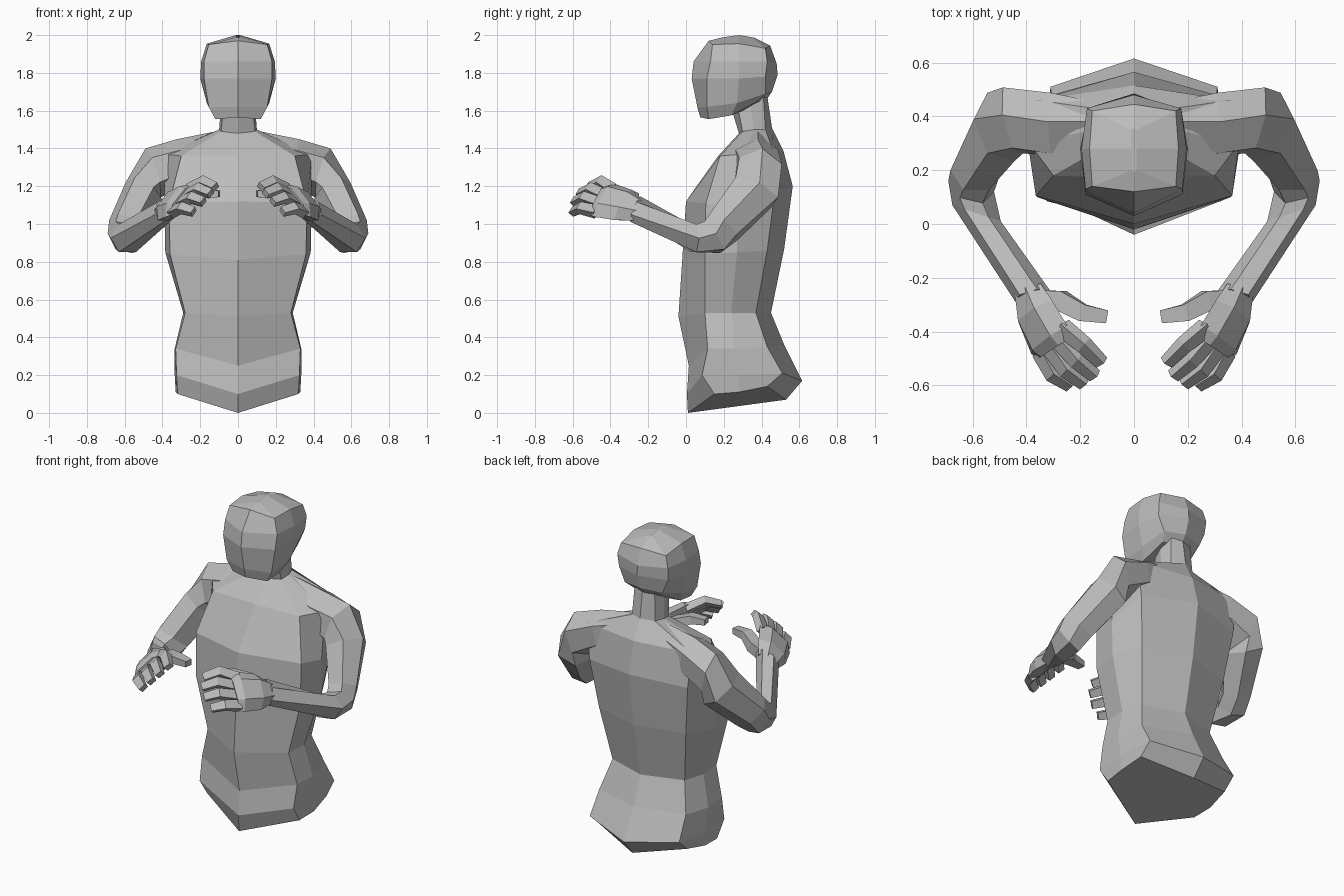
import bpy
import bmesh
import math
from mathutils import Vector

if "Cube" in bpy.data.objects:
    bpy.data.objects.remove(bpy.data.objects["Cube"], do_unlink=True)

grey = bpy.data.materials.new("plain_grey")
grey.use_nodes = True
grey.diffuse_color = (0.5, 0.5, 0.5, 1)
grey.node_tree.nodes["Principled BSDF"].inputs["Base Color"].default_value = (0.5, 0.5, 0.5, 1)


def loft(name, rings, side=1):
    """Skin a list of equal-length closed rings and cap both ends."""
    bm = bmesh.new()
    loops = [[bm.verts.new((x * side, y, z)) for x, y, z in ring] for ring in rings]
    count = len(loops[0])
    for lower, upper in zip(loops, loops[1:]):
        for i in range(count):
            j = (i + 1) % count
            bm.faces.new((lower[i], lower[j], upper[j], upper[i]))
    bm.faces.new(loops[0][::-1])
    bm.faces.new(loops[-1])
    bmesh.ops.recalc_face_normals(bm, faces=bm.faces[:])
    mesh = bpy.data.meshes.new(name)
    bm.to_mesh(mesh)
    bm.free()
    mesh.materials.append(grey)
    obj = bpy.data.objects.new(name, mesh)
    bpy.context.scene.collection.objects.link(obj)


def symmetric(half):
    """Complete a ring from its front-centre to back-centre half."""
    return half + [(-x, y, z) for x, y, z in half[-2:0:-1]]


def oval(centre, a, b, sides, turn=0.0):
    """Ring of points around a centre, spanned by the vectors a and b."""
    angles = [math.tau * (k + turn) / sides for k in range(sides)]
    return [Vector(centre) + Vector(a) * math.cos(t) + Vector(b) * math.sin(t) for t in angles]


def limb(name, side, path, sizes, axis, sides, turn=0.5):
    """Tube along a path; each size is (along axis, across axis)."""
    points = [Vector(p) for p in path]
    rings = []
    for i, (centre, (a, b)) in enumerate(zip(points, sizes)):
        before = points[max(i - 1, 0)]
        after = points[min(i + 1, len(points) - 1)]
        tangent = (after - before).normalized()
        wide = Vector(axis)
        wide = (wide - tangent * wide.dot(tangent)).normalized()
        rings.append(oval(centre, wide * a, tangent.cross(wide) * b, sides, turn))
    loft(name, rings, side)


# Torso with neck: front centre, front edge, flank, back edge, back centre
torso = [
    [(0, .01, 0), (.32, .15, .1), (.33, .28, .11), (.31, .43, .14), (0, .53, .07)],
    [(0, .005, .1), (.325, .085, .2), (.335, .28, .2), (.31, .51, .21), (0, .615, .17)],
    [(0, .015, .25), (.33, .115, .34), (.335, .26, .34), (.3, .43, .35), (0, .52, .36)],
    [(0, -.04, .51), (.28, .1, .53), (.29, .24, .53), (.25, .37, .53), (0, .45, .53)],
    [(0, -.02, .81), (.36, .1, .84), (.385, .27, .85), (.3, .43, .86), (0, .52, .87)],
    [(0, 0, 1.12), (.365, .105, 1.11), (.39, .27, 1.08), (.34, .47, 1.17), (0, .565, 1.2)],
    [(0, .17, 1.36), (.3, .18, 1.36), (.39, .3, 1.37), (.36, .46, 1.39), (0, .515, 1.39)],
    [(0, .28, 1.48), (.09, .3, 1.49), (.1, .36, 1.5), (.08, .42, 1.5), (0, .455, 1.51)],
    [(0, .25, 1.58), (.08, .28, 1.59), (.09, .34, 1.63), (.07, .41, 1.67), (0, .43, 1.68)],
]
loft("torso", [symmetric(half) for half in torso])

# Head, with the same five lines from jaw to the ridge of the crown
head = [
    [(0, .075, 1.565), (.12, .12, 1.555), (.13, .24, 1.575), (.1, .38, 1.65), (0, .42, 1.65)],
    [(0, .06, 1.62), (.155, .11, 1.62), (.165, .27, 1.64), (.13, .42, 1.69), (0, .455, 1.7)],
    [(0, .03, 1.77), (.18, .11, 1.77), (.2, .28, 1.77), (.17, .42, 1.78), (0, .485, 1.79)],
    [(0, .04, 1.86), (.18, .13, 1.86), (.195, .28, 1.86), (.175, .43, 1.86), (0, .48, 1.85)],
    [(0, .12, 1.97), (.155, .14, 1.95), (.165, .28, 1.955), (.155, .42, 1.93), (0, .445, 1.945)],
    [(0, .19, 1.987), (.01, .2, 1.989), (.01, .28, 2), (.01, .35, 1.988), (0, .36, 1.987)],
]
loft("head", [symmetric(half) for half in head])

# Arm sections: centre, vector to the outer edge, vector to the back edge
arm = [
    ((.12, .38, 1.39), (0, 0, .1), (0, .08, 0)),
    ((.3, .37, 1.33), (.02, .01, .12), (0, .13, 0)),
    ((.45, .385, 1.27), (.04, .02, .13), (.02, .13, -.02)),
    ((.495, .36, 1.17), (.1, .03, .05), (0, .13, -.06)),
    ((.587, .2, .985), (.095, 0, .035), (0, .085, -.06)),
    ((.605, .14, .93), (.085, .02, .02), (0, .06, -.085)),
    ((.585, .04, .925), (.09, .03, 0), (0, 0, -.085)),
    ((.375, -.27, 1.08), (.065, -.02, -.03), (-.02, -.02, -.06)),
]

# Directions of the hand: across the knuckles, from index to little finger
across = Vector((.12, -.1, -.16)).normalized()
index_path = [Vector(p) for p in ((.265, -.385, 1.18), (.185, -.45, 1.225), (.12, -.515, 1.195))]
little_path = [Vector(p) for p in ((.345, -.475, 1.065), (.3, -.56, 1.085), (.235, -.6, 1.065))]

for label, side in (("left", 1), ("right", -1)):
    # Arm from the base of the neck to the wrist
    loft(label + "_arm", [oval(c, a, b, 6) for c, a, b in arm], side)

    # Palm, widening from the wrist to the knuckles
    limb(label + "_palm", side,
         [(.385, -.25, 1.07), (.365, -.33, 1.1), (.315, -.43, 1.125), (.295, -.46, 1.125)],
         [(.07, .055), (.11, .055), (.122, .05), (.11, .035)],
         across, 6, 0)

    # Four curled fingers blended between the index and the little finger
    for n, finger in enumerate(("index", "middle", "ring", "little")):
        t = n / 3
        bulge = math.sin(math.pi * t) * Vector((-.015, -.025, .01))
        path = [a.lerp(b, t) for a, b in zip(index_path, little_path)]
        path = [path[0], path[1] + bulge, path[2] + bulge]
        limb(label + "_" + finger + "_finger", side, path,
             [(.04, .034), (.037, .03), (.031, .024)], across, 4)

    # Thumb reaching inward
    limb(label + "_thumb", side,
         [(.37, -.285, 1.09), (.27, -.285, 1.13), (.19, -.33, 1.16), (.1, -.345, 1.16)],
         [(.055, .05), (.052, .045), (.045, .035), (.034, .025)],
         (0, 1, 0), 4)
